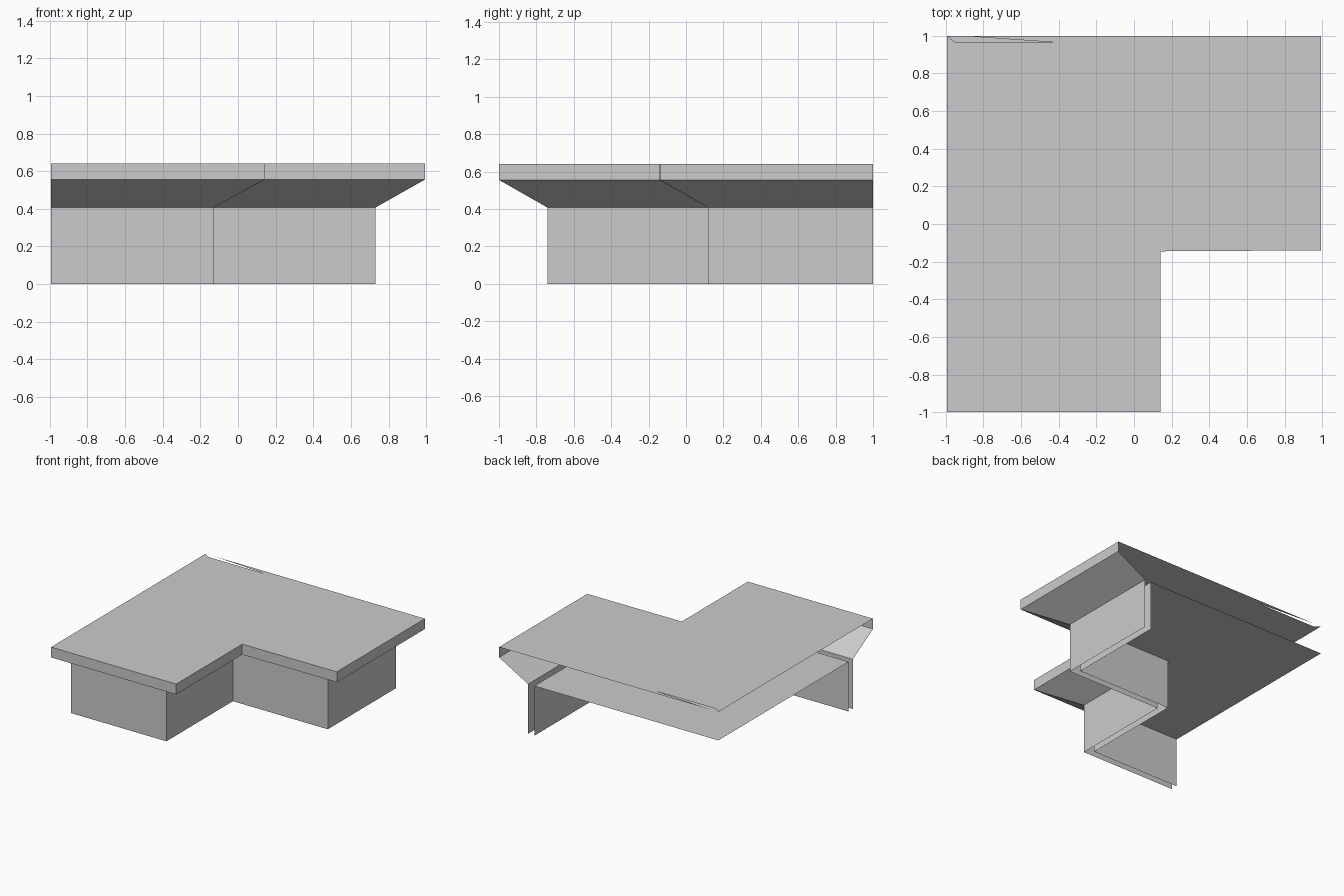
import bpy
import bmesh

old = bpy.data.objects.get("Cube")
if old:
    bpy.data.objects.remove(old, do_unlink=True)

grey = bpy.data.materials.new("light_grey")
grey.use_nodes = True
colour = (0.6, 0.6, 0.6, 1)
grey.diffuse_color = colour
grey.node_tree.nodes["Principled BSDF"].inputs["Base Color"].default_value = colour

X, Y = 0.993, 1.0          # half extents
TOP, LIP, EAVE = 0.64, 0.555, 0.407


def outline(end_x, corner_x, corner_y, front_y, skew=0.0):
    """Stepped line round the exposed sides, from the back to the left end."""
    return [(end_x, Y), (end_x, corner_y + skew), (corner_x, corner_y),
            (corner_x, front_y), (-X, front_y)]


def make(name, polygons):
    bm = bmesh.new()
    for poly in polygons:
        bm.faces.new([bm.verts.new(p) for p in poly])
    bmesh.ops.remove_doubles(bm, verts=bm.verts, dist=0.0005)
    mesh = bpy.data.meshes.new(name)
    bm.to_mesh(mesh)
    bm.free()
    mesh.materials.append(grey)
    obj = bpy.data.objects.new(name, mesh)
    bpy.context.collection.objects.link(obj)


def band(name, upper, z_upper, lower, z_lower, inward=False):
    """Strip of flat panels between two outlines."""
    polys = []
    for i in range(len(upper) - 1):
        quad = [(*upper[i], z_upper), (*upper[i + 1], z_upper),
                (*lower[i + 1], z_lower), (*lower[i], z_lower)]
        polys.append(quad[::-1] if inward else quad)
    make(name, polys)


rim = outline(X, 0.14, -0.145, -Y, 0.005)
wall = outline(0.73, -0.13, 0.12, -0.74)
lining = outline(0.673, -0.185, 0.175, -0.685)

# Top sheet, with the narrow gap at its back corner
gap = [(-X, Y), (-0.95, 0.965), (-0.42, 0.965), (-0.92, Y)]
make("top_sheet", [[(x, y, TOP) for x, y in reversed(rim + gap)]])

# Outer shell: edge band, sloping underside and wall
band("edge_band", rim, TOP, rim, LIP)
band("sloped_soffit", rim, LIP, wall, EAVE)
band("outer_wall", wall, EAVE, wall, 0)

# Inner shell: lining wall and the ceiling it carries
band("inner_wall", lining, EAVE, lining, 0, inward=True)
make("inner_ceiling", [[(x, y, EAVE) for x, y in lining + [(-X, Y)]]])
